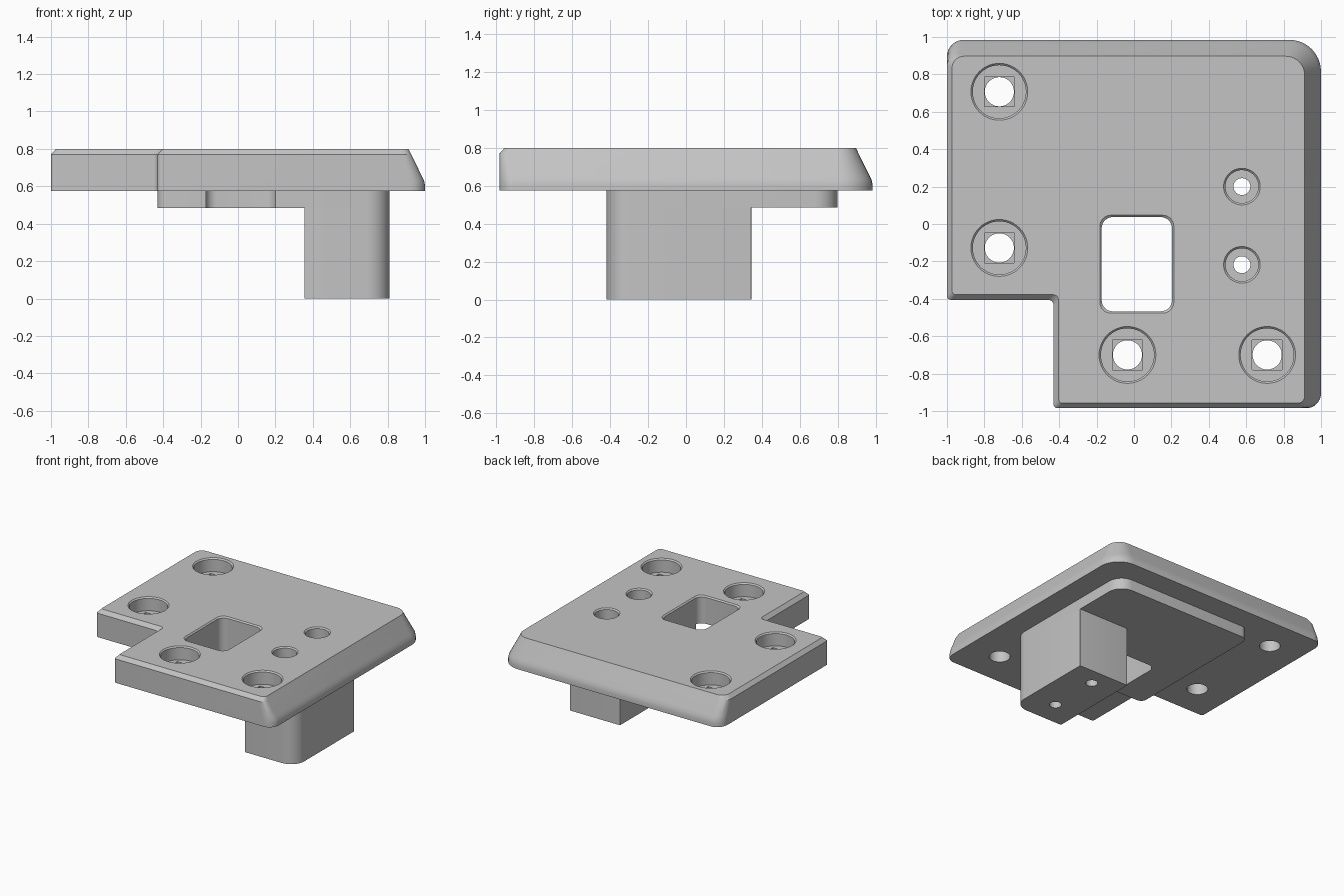
import bpy, bmesh
from math import cos, sin, pi, radians
from mathutils import Vector

cube = bpy.data.objects.get("Cube")
if cube:
    bpy.data.objects.remove(cube, do_unlink=True)

grey = bpy.data.materials.new("plain grey")
grey.use_nodes = True
colour = (0.55, 0.55, 0.55, 1)
grey.diffuse_color = colour
grey.node_tree.nodes["Principled BSDF"].inputs["Base Color"].default_value = colour


def rounded(corners, steps=8):
    """Closed outline from (x, y, radius) corners at right angles."""
    out = []
    for i, (x, y, r) in enumerate(corners):
        p = Vector((x, y))
        a = (Vector(corners[i - 1][:2]) - p).normalized()
        b = (Vector(corners[(i + 1) % len(corners)][:2]) - p).normalized()
        for k in range(steps + 1):
            t = k / steps * pi / 2
            out.append(p + r * (a * (1 - sin(t)) + b * (1 - cos(t))))
    return out


def rectangle(x0, x1, y0, y1, radii, grow=0):
    fl, fr, br, bl = radii
    return rounded([(x0 - grow, y0 - grow, fl), (x1 + grow, y0 - grow, fr),
                    (x1 + grow, y1 + grow, br), (x0 - grow, y1 + grow, bl)])


def circle(x, y, r, n=48):
    return [Vector((x + r * cos(2 * pi * k / n), y + r * sin(2 * pi * k / n))) for k in range(n)]


def loft(name, rings):
    """Solid through a stack of (outline, height) rings."""
    bm = bmesh.new()
    loops = [[bm.verts.new((p.x, p.y, z)) for p in pts] for pts, z in rings]
    n = len(loops[0])
    for low, high in zip(loops, loops[1:]):
        for k in range(n):
            j = (k + 1) % n
            bm.faces.new((low[k], low[j], high[j], high[k]))
    bm.faces.new(loops[0][::-1])
    bm.faces.new(loops[-1])
    bmesh.ops.recalc_face_normals(bm, faces=bm.faces)
    mesh = bpy.data.meshes.new(name)
    bm.to_mesh(mesh)
    bm.free()
    mesh.materials.append(grey)
    obj = bpy.data.objects.new(name, mesh)
    bpy.context.collection.objects.link(obj)
    return obj


TOP, UNDER, STEP = 0.8, 0.575, 0.485

# Notched plate: steep bevel on right and back, small chamfer elsewhere
def plate_ring(slope, chamfer, z):
    c, s = chamfer, slope
    return rounded([
        (-1 + c, -0.405 + c, 0.02), (-0.43 + c, -0.405 + c, 0.03),
        (-0.43 + c, -0.985 + c, 0.02), (1 - s, -0.985 + c, 0.08 - s / 2),
        (1 - s, 0.985 - s, 0.17 - s * 0.8), (-1 + c, 0.985 - s, 0.09 - s * 0.3)]), z

plate = loft("plate", [
    plate_ring(0, 0, UNDER), plate_ring(0, 0, 0.605), plate_ring(0.005, 0, 0.63),
    plate_ring(0.017, 0, 0.655), plate_ring(0.074, 0, 0.77), plate_ring(0.088, 0.027, TOP)])

# Raised pad under the plate, and the deep mounting block below it
pad_outline = rectangle(-0.43, 0.81, -0.42, 0.8, (0.05, 0.12, 0.12, 0.06))
pad = loft("underside_pad", [(pad_outline, STEP), (pad_outline, UNDER)])
block_outline = rectangle(0.355, 0.81, -0.42, 0.345, (0.005, 0.12, 0.005, 0.005))
block = loft("mounting_block", [(block_outline, 0), (block_outline, STEP)])

cutters = []

# Counterbored holes with a chamfered rim
def bored_hole(x, y, bore, hole, floor):
    rim = bore + 0.01
    cutters.append(loft("hole_cutter", [
        (circle(x, y, hole), -0.1), (circle(x, y, hole), floor),
        (circle(x, y, bore), floor), (circle(x, y, bore), TOP - 0.01),
        (circle(x, y, rim), TOP), (circle(x, y, rim), TOP + 0.05)]))

for x, y in ((-0.72, 0.707), (-0.72, -0.128), (-0.035, -0.7), (0.712, -0.7)):
    bored_hole(x, y, 0.142, 0.078, 0.69)
    # Shallow square step in the bore floor
    square = rectangle(x - 0.08, x + 0.08, y - 0.08, y + 0.08, (0.002,) * 4)
    cutters.append(loft("step_cutter", [(square, 0.672), (square, 0.72)]))
for y in (0.2, -0.218):
    bored_hole(0.577, y, 0.088, 0.045, 0.69)

# Rectangular window
def window(grow):
    return rectangle(-0.173, 0.203, -0.467, 0.037, (0.06,) * 4, grow)

cutters.append(loft("window_cutter", [
    (window(0), 0.3), (window(0), TOP - 0.01), (window(0.01), TOP), (window(0.01), TOP + 0.05)]))

# Cut every opening through all three parts
for part in (plate, pad, block):
    for cutter in cutters:
        cut = part.modifiers.new("opening", "BOOLEAN")
        cut.operation = "DIFFERENCE"
        cut.solver = "EXACT"
        cut.object = cutter
    bpy.ops.object.select_all(action="DESELECT")
    part.select_set(True)
    bpy.context.view_layer.objects.active = part
    for name in [m.name for m in part.modifiers]:
        bpy.ops.object.modifier_apply(modifier="opening" if name == "opening" else name)
    bpy.ops.object.shade_smooth_by_angle(angle=radians(25))

for cutter in cutters:
    bpy.data.objects.remove(cutter, do_unlink=True)
